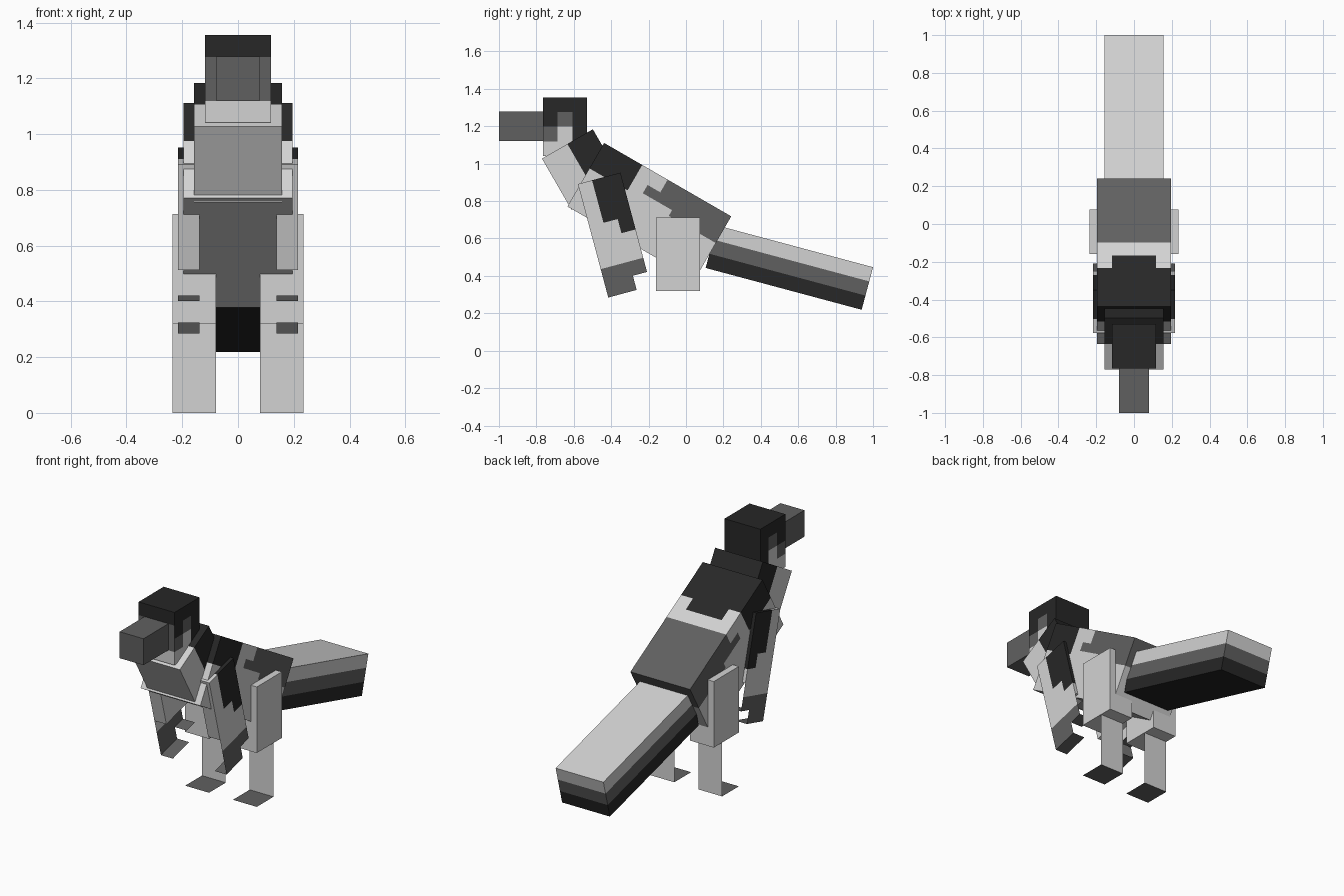
import bpy, bmesh
from math import radians
from mathutils import Vector

P = 0.0785  # size of one block unit
LIGHT, GREY, BLACK = 0, 1, 2

cube = bpy.data.objects.get("Cube")
if cube:
    bpy.data.objects.remove(cube, do_unlink=True)


def make_material(name, value):
    mat = bpy.data.materials.new(name)
    mat.use_nodes = True
    colour = (value, value, value, 1)
    mat.diffuse_color = colour
    bsdf = mat.node_tree.nodes["Principled BSDF"]
    bsdf.inputs["Base Color"].default_value = colour
    bsdf.inputs["Roughness"].default_value = 0.9
    return mat


MATS = [make_material("light_grey", 0.65),
        make_material("dark_grey", 0.118),
        make_material("near_black", 0.02)]


def finish(bm, name, origin, tilt, mirror):
    """Scale block units to size, place at (y, z), tilt about x."""
    bmesh.ops.scale(bm, vec=(P, P, P), verts=bm.verts)
    mesh = bpy.data.meshes.new(name)
    bm.to_mesh(mesh)
    bm.free()
    for mat in MATS:
        mesh.materials.append(mat)
    ob = bpy.data.objects.new(name, mesh)
    bpy.context.collection.objects.link(ob)
    ob.location = (0, *origin)
    ob.rotation_euler.x = radians(tilt)
    if mirror:
        mod = ob.modifiers.new("mirror", "MIRROR")
        mod.use_mirror_merge = False


def box(name, origin, tilt, xs, depth, height, rule=None, cuts=(), mirror=False):
    """Box hung from its top front edge; rule(x, u back, v down, normal) picks the colour."""
    bm = bmesh.new()
    bmesh.ops.create_cube(bm, size=1)
    for v in bm.verts:
        v.co = Vector((xs[0] + (v.co.x + .5) * (xs[1] - xs[0]),
                       (v.co.y + .5) * depth, (v.co.z - .5) * height))
    for axis, pos in cuts:
        no = Vector([float(a == axis) for a in "xuv"])
        point = no * (-pos if axis == "v" else pos)
        bmesh.ops.bisect_plane(bm, geom=bm.verts[:] + bm.edges[:] + bm.faces[:],
                               plane_co=point, plane_no=no)
    bm.normal_update()
    if rule:
        for f in bm.faces:
            c = f.calc_center_median() - f.normal * .4
            f.material_index = rule(c.x, c.y, -c.z, f.normal)
    bmesh.ops.dissolve_limit(bm, angle_limit=.01, verts=bm.verts[:],
                             edges=bm.edges[:], delimit={'MATERIAL'})
    finish(bm, name, origin, tilt, mirror)


def sheet(name, origin, tilt, points, colour):
    """Mirrored thin panel from (x, u back, v down) points."""
    bm = bmesh.new()
    f = bm.faces.new([bm.verts.new((x, u, -v)) for x, u, v in points])
    f.material_index = colour
    finish(bm, name, origin, tilt, True)


# Colour rules
def head_rule(x, u, v, n):
    if v < 1 or u > 2:
        return BLACK
    if n.y < -.5:
        return GREY if v < 3 else LIGHT
    if u < 1:
        return BLACK if v < 2 else GREY if v < 3 else LIGHT
    return GREY if v < 2 else LIGHT


def body_rule(x, u, v, n):
    if v < 2 and (u < 3 or (n.z > .5 and u < 4 and abs(x) < 1.5)):
        return BLACK
    if u > 5 and v < (1.65 if u < 6.3 else 2.1):
        return GREY
    if abs(n.x) > .5 and 4 < u < 5 and 1 < v < 1.65:
        return GREY
    return LIGHT


def arm_rule(x, u, v, n):
    return BLACK if (u > 1 and v < 3) or (u > 2 and v < 4) else LIGHT


# Head and snout
box("head", (-.765, 1.355), 0, (-1.5, 1.5), 3, 4, head_rule,
    [("u", 1), ("u", 2), ("v", 1), ("v", 2), ("v", 3)])
box("snout", (-1, 1.278), 0, (-1, 1), 3, 2, lambda x, u, v, n: GREY)

# Neck and body
box("neck", (-.77, 1.027), 30, (-2, 2), 4, 4,
    lambda x, u, v, n: BLACK if u > 2 else LIGHT, [("u", 2)])
box("body", (-.438, 1.111), -30, (-2.5, 2.5), 10, 5, body_rule,
    [("x", -1.5), ("x", 1.5), ("u", 3), ("u", 4), ("u", 5), ("u", 6.3),
     ("v", 1), ("v", 1.65), ("v", 2), ("v", 2.1)])

# Tail in three layers
box("tail", (.166, .67), -15, (-2, 2), 11, 3,
    lambda x, u, v, n: min(int(v), 2), [("v", 1), ("v", 2)])

# Front legs: solid upper part, open lower part with small paw panels
ARM = (-.578, .891)
IN, OUT = 1.75, 2.75
box("front_leg_upper", ARM, 15, (IN, OUT), 3, 5, arm_rule,
    [("u", 1), ("u", 2), ("v", 3), ("v", 4)], mirror=True)
sheet("front_leg_lower", ARM, 15,
      [(OUT, u, v) for u, v in ((0, 5), (0, 6), (3, 6), (3, 5))], LIGHT)
sheet("front_leg_cuff", ARM, 15,
      [(OUT, u, v) for u, v in ((0, 6), (0, 8), (2, 8), (2, 7), (3, 7), (3, 6))], GREY)
sheet("front_paw", ARM, 15, [(IN, 0, 8), (OUT, 0, 8), (OUT, 2, 8), (IN, 2, 8)], GREY)
sheet("front_paw_heel", ARM, 15, [(IN, 2, 7), (OUT, 2, 7), (OUT, 3, 7), (IN, 3, 7)], GREY)

# Hind legs: thigh block, thin shank and flat foot
box("hind_thigh", (-.16, 9 * P + .006), 0, (1, 3), 3, 5, mirror=True)
FOOT = (-.16, 0)
sheet("hind_shank", FOOT, 0, [(1, 2, 0), (3, 2, 0), (3, 2, -4.1), (1, 2, -4.1)], LIGHT)
sheet("hind_foot", FOOT, 0, [(1, 0, 0), (3, 0, 0), (3, 2, 0), (1, 2, 0)], GREY)
